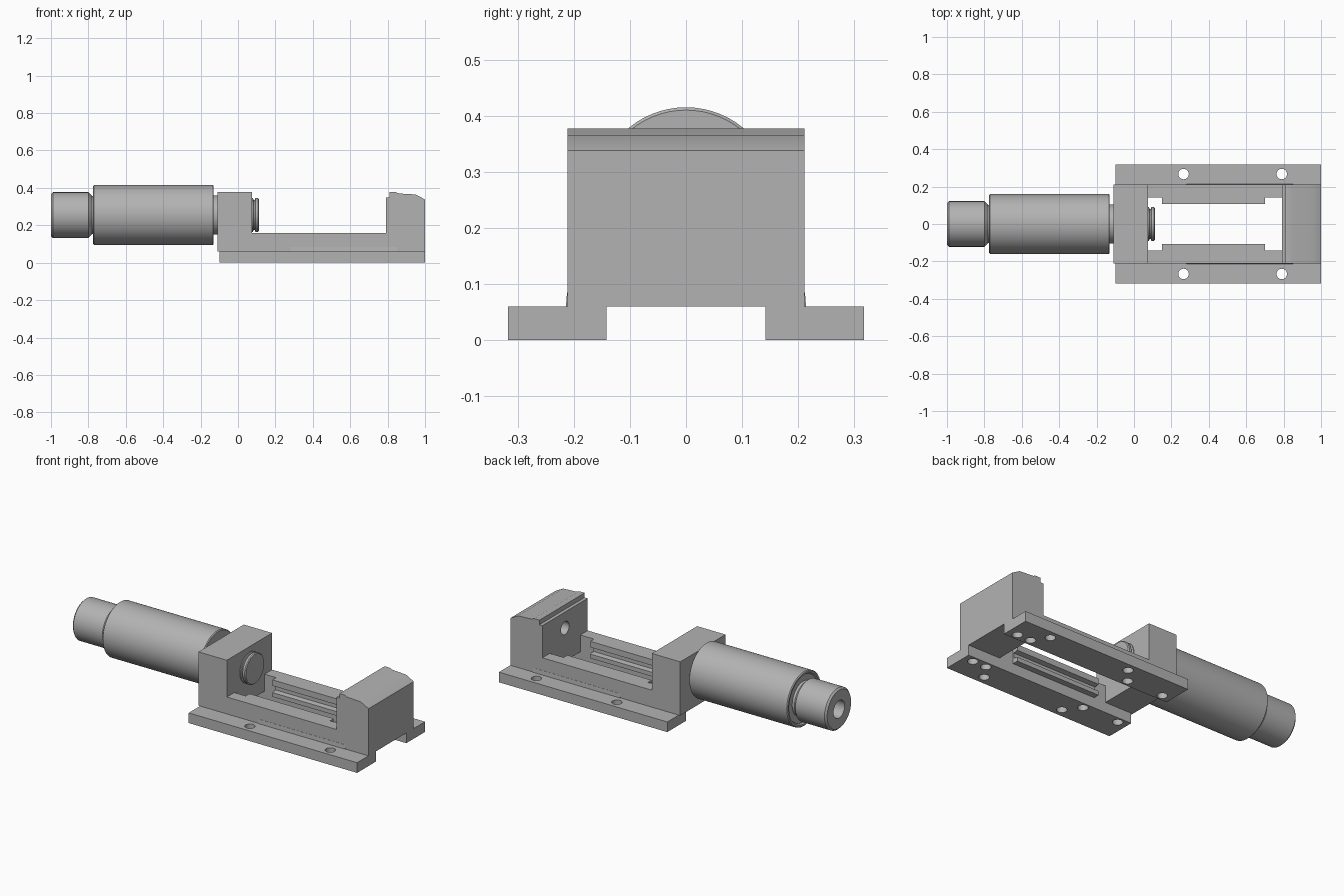
import bpy, bmesh
from math import sin, cos, pi, radians

if "Cube" in bpy.data.objects:
    bpy.data.objects.remove(bpy.data.objects["Cube"])

grey = bpy.data.materials.new("machined_grey")
grey.use_nodes = True
grey.diffuse_color = (0.45, 0.45, 0.45, 1)
grey.node_tree.nodes["Principled BSDF"].inputs["Base Color"].default_value = (0.45, 0.45, 0.45, 1)

AXIS_Z = 0.255


def finish(name, bm):
    bmesh.ops.recalc_face_normals(bm, faces=bm.faces)
    mesh = bpy.data.meshes.new(name)
    bm.to_mesh(mesh)
    bm.free()
    mesh.materials.append(grey)
    ob = bpy.data.objects.new(name, mesh)
    bpy.context.collection.objects.link(ob)
    return ob


def prism(name, profile, place, start, end):
    """Extrude a 2D profile; place(u, v, t) gives the 3D point."""
    bm = bmesh.new()
    a, b = [[bm.verts.new(place(u, v, t)) for u, v in profile] for t in (start, end)]
    bm.faces.new(a)
    bm.faces.new(b)
    for i in range(len(a)):
        bm.faces.new((a[i - 1], a[i], b[i], b[i - 1]))
    return finish(name, bm)


def along_y(x, z, y):
    return (x, y, z)


def lathe(name, profile, steps=64):
    """Spin (x, radius) points about the spindle axis."""
    bm = bmesh.new()
    rings = []
    for x, r in profile:
        if r == 0:
            rings.append([bm.verts.new((x, 0, AXIS_Z))] * steps)
        else:
            rings.append([bm.verts.new((x, r * cos(2 * pi * i / steps), AXIS_Z + r * sin(2 * pi * i / steps)))
                          for i in range(steps)])
    for p, q in zip(rings, rings[1:]):
        for i in range(steps):
            corners = dict.fromkeys((p[i - 1], p[i], q[i], q[i - 1]))
            bm.faces.new(list(corners))
    return finish(name, bm)


def smooth(ob):
    bpy.ops.object.select_all(action='DESELECT')
    ob.select_set(True)
    bpy.context.view_layer.objects.active = ob
    bpy.ops.object.shade_smooth_by_angle(angle=radians(30))


def drill(ob, x, y, z0, z1, r):
    circle = [(x + r * cos(i * pi / 16), y + r * sin(i * pi / 16)) for i in range(32)]
    cut(ob, prism("drill", circle, lambda u, v, t: (u, v, t), z0, z1))


def cut(ob, cutter):
    cutter.hide_render = True
    mod = ob.modifiers.new("cut", 'BOOLEAN')
    mod.operation, mod.solver, mod.object = 'DIFFERENCE', 'EXACT', cutter
    bpy.context.view_layer.objects.active = ob
    bpy.ops.object.modifier_apply(modifier=mod.name)
    bpy.data.objects.remove(cutter)


# Flanged side rails with mounting holes, inner guides and outer lips
for side, label in ((1, "left"), (-1, "right")):
    def along_x(y, z, x, side=side):
        return (x, side * y, z)

    rail = prism(label + "_rail", [(.142, 0), (.317, 0), (.317, .06), (.211, .06),
                                   (.211, .16), (.142, .16)], along_x, -.1, 1)
    for x in (.265, .79):
        drill(rail, x, side * .267, -.1, .1, .028)
    for x in (-.04, .195, .852, .94):
        drill(rail, x, side * .18, -.1, .045, .028)
    smooth(rail)
    prism(label + "_guide", [(.145, .06), (.107, .06), (.107, .085), (.135, .09), (.135, .12),
                             (.107, .125), (.107, .16), (.145, .16)], along_x, .15, .7)
    prism(label + "_lip", [(.209, .06), (.214, .06), (.212, .085), (.209, .085)], along_x, .28, .85)

# Head block carrying the spindle
prism("head_block", [(-.11, .06), (.075, .06), (.075, .377), (-.11, .377)], along_y, -.211, .211)

# Tail block with stepped, chamfered top
tail = prism("tail_block", [(.81, .06), (1, .06), (1, .338), (.95, .365), (.86, .37),
                            (.845, .377), (.81, .377)], along_y, -.211, .211)

# Fixed jaw plate with a round socket running into the tail block
plate = prism("jaw_plate", [(.79, .06), (.81, .06), (.81, .35), (.79, .35)], along_y, -.211, .211)
for ob in (tail, plate):
    cut(ob, lathe("socket_cutter", [(.75, 0), (.75, .038), (.88, .038), (.88, 0)], 32))
    smooth(ob)

# Turned parts: sleeve, thumb knob with bored end, and spindle
smooth(lathe("sleeve", [(-.765, 0), (-.765, .138), (-.775, .145), (-.775, .155), (-.77, .16),
                        (-.135, .16), (-.13, .155), (-.13, .105), (-.1, .105), (-.1, 0)]))
smooth(lathe("thumb_knob", [(-.88, 0), (-.88, .052), (-1, .052), (-1, .112), (-.99, .122),
                            (-.8, .122), (-.78, .102), (-.76, .102), (-.76, 0)]))
smooth(lathe("spindle", [(.07, 0), (.07, .09), (.08, .09), (.083, .08), (.09, .08), (.093, .09),
                         (.106, .09), (.111, .085), (.111, 0)]))
